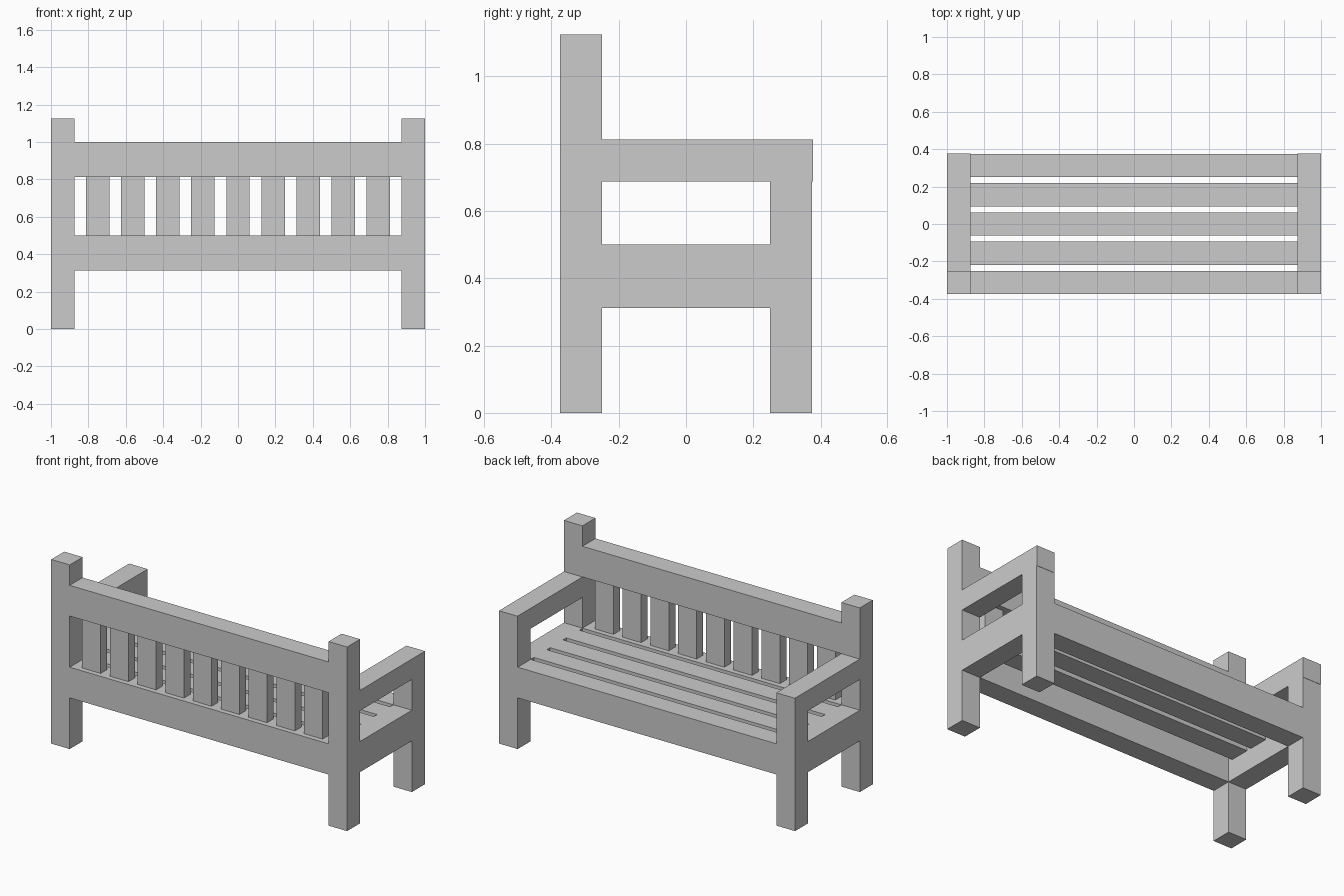
import bpy, bmesh
from mathutils import Vector

if "Cube" in bpy.data.objects:
    bpy.data.objects.remove(bpy.data.objects["Cube"])


def box(name, x, y, z):
    """Axis-aligned box from (min, max) ranges."""
    lo, hi = Vector((x[0], y[0], z[0])), Vector((x[1], y[1], z[1]))
    bm = bmesh.new()
    bmesh.ops.create_cube(bm, size=1)
    bmesh.ops.scale(bm, vec=hi - lo, verts=bm.verts)
    mesh = bpy.data.meshes.new(name)
    bm.to_mesh(mesh)
    bm.free()
    ob = bpy.data.objects.new(name, mesh)
    ob.location = (lo + hi) / 2
    bpy.context.collection.objects.link(ob)
    return ob


INNER = (-0.875, 0.875)
BACK = (-0.375, -0.25)
FRONT = (0.25, 0.375)
RAIL_Z = (0.3125, 0.5)

# End frames: posts, legs, arms and side rails
for side, x in (("left", (-1, -0.875)), ("right", (0.875, 1))):
    box(f"{side}_back_post", x, BACK, (0, 1.125))
    box(f"{side}_front_leg", x, FRONT, (0, 0.6875))
    box(f"{side}_armrest", x, (-0.25, 0.377), (0.6875, 0.8125))
    box(f"{side}_side_rail", x, (-0.25, 0.25), RAIL_Z)

# Long rails
box("front_seat_rail", INNER, FRONT, RAIL_Z)
box("back_seat_rail", INNER, BACK, RAIL_Z)
box("back_top_rail", INNER, BACK, (0.8125, 1.0))

# Seat slats between front and back rails
for i in range(3):
    y = (i - 1) * 0.15625
    box(f"seat_slat_{i + 1}", INNER, (y - 0.0625, y + 0.0625), (0.4375, 0.5))

# Upright slats of the backrest
for i in range(9):
    x = (i - 4) * 0.1875
    box(f"back_slat_{i + 1}", (x - 0.0625, x + 0.0625), (-0.34375, -0.28125), (0.5, 0.8125))
